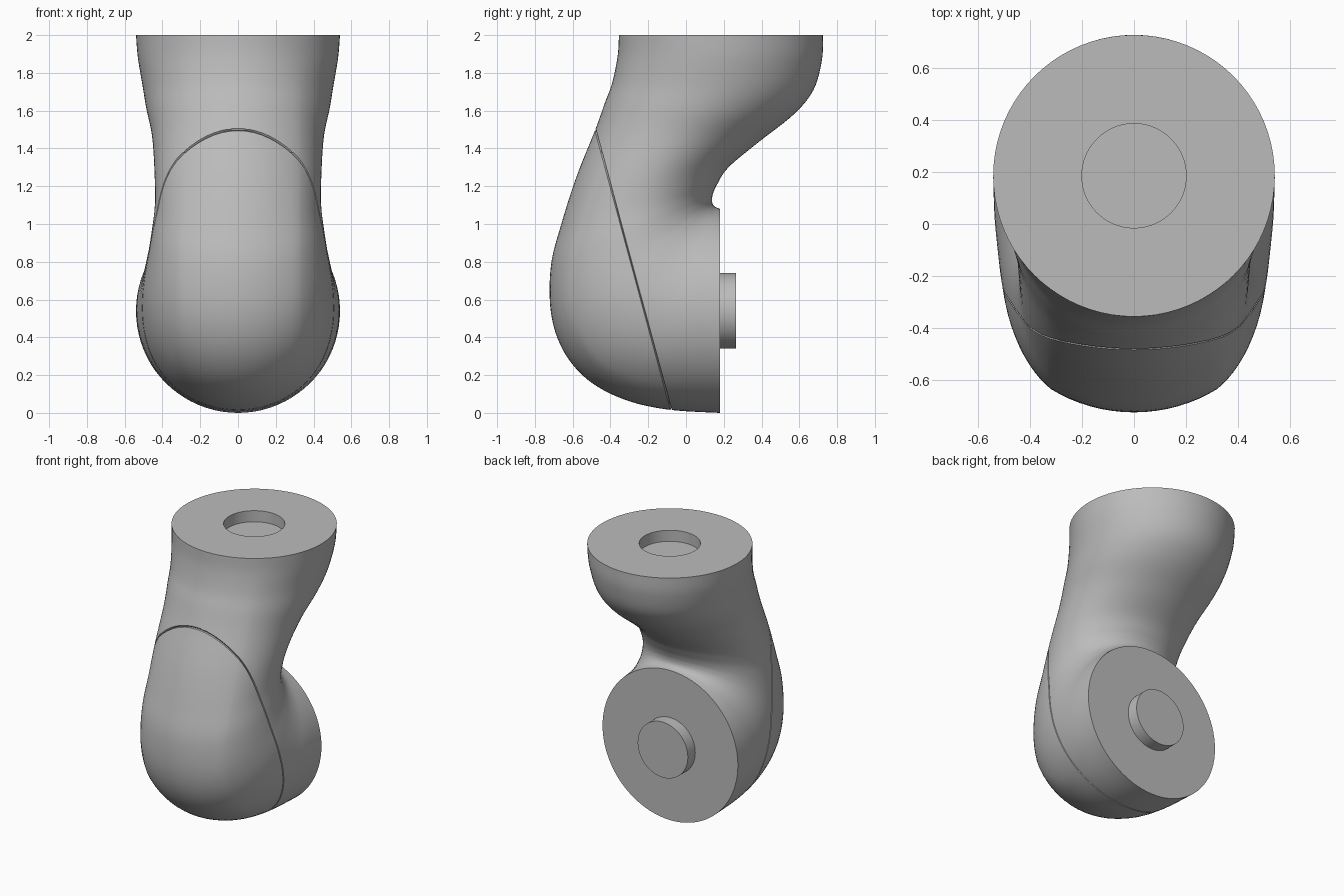
import bpy, bmesh, math
from mathutils import Vector

cube = bpy.data.objects.get("Cube")
if cube:
    bpy.data.objects.remove(cube)

RADIUS = 0.54       # radius of both joint faces
EDGE = 0.32         # half width of the rounded outer strip
PLUG = 0.2          # radius of socket and peg

# Stations along the bend: outer y, z, inner y, z, half width
STATIONS = [
    (-.355, 2, .725, 2, .54), (-.362, 1.89, .72, 1.87, .53),
    (-.39, 1.75, .675, 1.71, .505), (-.43, 1.64, .57, 1.58, .485),
    (-.48, 1.5, .38, 1.43, .455), (-.58, 1.25, .225, 1.3, .442),
    (-.66, 1, .165, 1.21, .44), (-.715, .78, .143, 1.16, .455),
    (-.715, .53, .138, 1.135, .475), (-.65, .33, .138, 1.12, .495),
    (-.52, .175, .14, 1.11, .51), (-.33, .072, .145, 1.1, .523),
    (-.1, .018, .155, 1.09, .535), (.18, 0, .18, 1.08, .54),
]


def spline(a, b, c, d, t):
    return tuple(0.5 * (2 * q + (r - p) * t + (2 * p - 5 * q + 4 * r - s) * t * t
                        + (3 * q - p - 3 * r + s) * t ** 3)
                 for p, q, r, s in zip(a, b, c, d))


def half_profile(h, w):
    """Points (x, u) from the outer crest round one side to the inner crest."""
    top = math.asin(EDGE / RADIUS)
    pts = []
    for i in range(9):
        a = top * i / 8
        pts.append((RADIUS * math.sin(a), h - RADIUS * (1 - math.cos(a))))
    cx, cu = pts[-1]
    ku = cu * 0.635
    weight = math.cos((math.pi / 2 - top) / 2)
    for i in range(1, 13):
        t = i / 12
        b0, b1, b2 = (1 - t) ** 2, 2 * t * (1 - t) * weight, t * t
        s = b0 + b1 + b2
        pts.append(((b0 * cx + (b1 + b2) * w) / s, (b0 * cu + b1 * ku) / s))
    for i in range(1, 21):
        a = math.pi / 2 * i / 20
        pts.append((w * math.cos(a), -h * math.sin(a)))
    return pts


def section(oy, oz, iy, iz, w):
    outer, inner = Vector((0, oy, oz)), Vector((0, iy, iz))
    mid, axis = (outer + inner) / 2, (outer - inner).normalized()
    half = half_profile((outer - inner).length / 2, w)
    loop = half + [(-x, u) for x, u in half[-2:0:-1]]
    return [mid + axis * u + Vector((x, 0, 0)) for x, u in loop]


def plug_ring(ring, offset):
    centre = (max(p.y for p in ring) + min(p.y for p in ring)) / 2
    height = (max(p.z for p in ring) + min(p.z for p in ring)) / 2
    c = Vector((0, centre, height))
    return [c + (p - c) * (PLUG / RADIUS) + Vector(offset) for p in ring]


# Sections of the bent body
rings = []
last = len(STATIONS) - 1
for k in range(last):
    four = [STATIONS[max(0, min(last, k + j))] for j in (-1, 0, 1, 2)]
    for i in range(6):
        rings.append(section(*spline(*four, i / 6)))
rings.append(section(*STATIONS[-1]))

# Round socket in the top face and round peg on the back face
socket = [plug_ring(rings[0], (0, 0, -0.08)), plug_ring(rings[0], (0, 0, 0))]
peg = [plug_ring(rings[-1], (0, 0, 0)), plug_ring(rings[-1], (0, 0.085, 0))]
rings = socket + rings + peg

bm = bmesh.new()
loops = [[bm.verts.new(p) for p in ring] for ring in rings]
for a, b in zip(loops, loops[1:]):
    for i in range(len(a)):
        j = (i + 1) % len(a)
        bm.faces.new((a[i], a[j], b[j], b[i]))
bm.faces.new(loops[0])
bm.faces.new(loops[-1])
bmesh.ops.recalc_face_normals(bm, faces=bm.faces)

# Fine seam around the front shell
normal = Vector((0, 1.48, 0.4)).normalized()
origin = Vector((0, -0.48, 1.5))
for shift in (-0.004, 0, 0.004):
    bmesh.ops.bisect_plane(bm, geom=bm.verts[:] + bm.edges[:] + bm.faces[:], dist=1e-5,
                           plane_co=origin + normal * shift, plane_no=normal)
bm.normal_update()
seam = [v for v in bm.verts if abs((v.co - origin).dot(normal)) < 1e-4]
for v, n in [(v, v.normal.copy()) for v in seam]:
    v.co -= n * 0.01

mesh = bpy.data.meshes.new("bent_joint")
bm.to_mesh(mesh)
bm.free()
body = bpy.data.objects.new("bent_joint", mesh)
bpy.context.collection.objects.link(body)

# Plain grey finish
grey = bpy.data.materials.new("grey")
grey.use_nodes = True
colour = (0.5, 0.5, 0.5, 1)
grey.diffuse_color = colour
grey.node_tree.nodes["Principled BSDF"].inputs["Base Color"].default_value = colour
mesh.materials.append(grey)

bpy.ops.object.select_all(action="DESELECT")
body.select_set(True)
bpy.context.view_layer.objects.active = body
bpy.ops.object.shade_smooth_by_angle(angle=math.radians(30))
